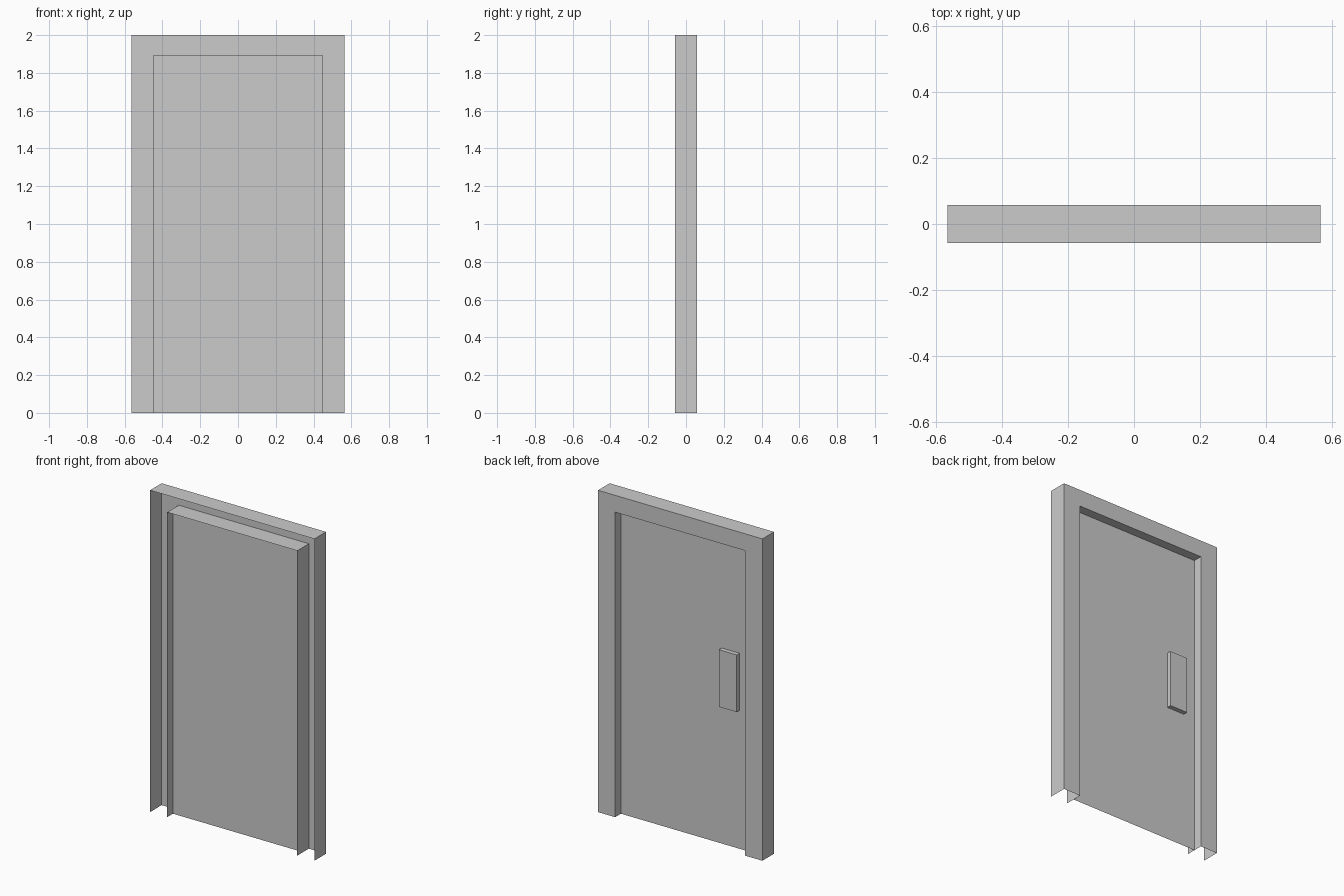
import bpy

if "Cube" in bpy.data.objects:
    bpy.data.objects.remove(bpy.data.objects["Cube"])

D = 0.057             # half depth of the frame
OW, OH = 0.565, 2.0   # outer half width and height
IW, IH = 0.447, 1.895 # opening half width and height


def make(name, verts, faces):
    mesh = bpy.data.meshes.new(name)
    mesh.from_pydata(verts, [], faces)
    mesh.update()
    obj = bpy.data.objects.new(name, mesh)
    bpy.context.collection.objects.link(obj)
    return obj


def arch(w, h, y):
    return [(-w, y, 0), (-w, y, h), (w, y, h), (w, y, 0)]


def bridge(name, a, b):
    """Thin skin joining two open arch outlines (no floor)."""
    return make(name, a + b, [(i, i + 1, i + 5, i + 4) for i in range(3)])


# Door casing: open-backed shell of outer wall, face border and inner jamb
bridge("frame_outer_wall", arch(OW, OH, -D), arch(OW, OH, D))
bridge("frame_face", arch(OW, OH, D), arch(IW, IH, D))
bridge("door_jamb", arch(IW, IH, D), arch(IW, IH, -D))

# Door leaf: a single sheet halfway through the jamb
make("door_panel", arch(IW, IH, 0), [(0, 1, 2, 3)])

# Handle plate: raised box, open where it meets the door
x0, x1, z0, z1, y1 = -0.368, -0.246, 0.86, 1.215, 0.028
rect = [(x0, z0), (x0, z1), (x1, z1), (x1, z0)]
verts = [(x, y, z) for y in (0, y1) for x, z in rect]
sides = [(i, (i + 1) % 4, (i + 1) % 4 + 4, i + 4) for i in range(4)]
make("handle_plate", verts, sides + [(4, 5, 6, 7)])
